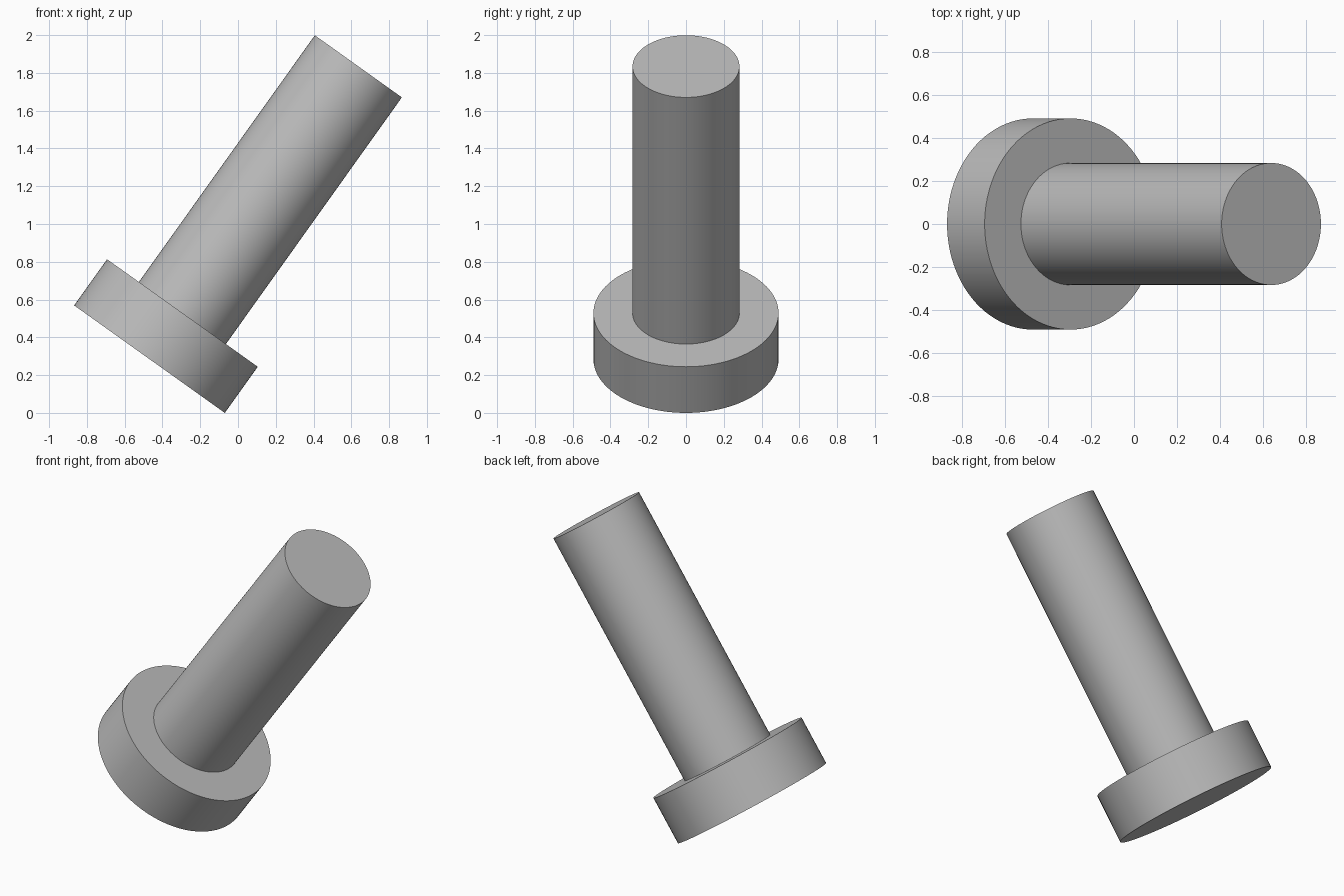
import bpy
import bmesh
import math
from mathutils import Matrix

cube = bpy.data.objects.get("Cube")
if cube:
    bpy.data.objects.remove(cube, do_unlink=True)

HEAD_RADIUS, HEAD_HEIGHT = 0.49, 0.30
SHAFT_RADIUS, TOTAL_LENGTH = 0.283, 1.904
TILT = math.radians(35.5)
SEGMENTS = 96

# Plain grey metal
grey = bpy.data.materials.new("grey_metal")
grey.use_nodes = True
colour = (0.5, 0.5, 0.5, 1)
grey.diffuse_color = colour
grey.node_tree.nodes["Principled BSDF"].inputs["Base Color"].default_value = colour

# Headed pin: half profile of disc head and shaft, spun about its axis
profile = [
    (0, 0),
    (HEAD_RADIUS, 0),
    (HEAD_RADIUS, HEAD_HEIGHT),
    (SHAFT_RADIUS, HEAD_HEIGHT),
    (SHAFT_RADIUS, TOTAL_LENGTH),
    (0, TOTAL_LENGTH),
]
bm = bmesh.new()
verts = [bm.verts.new((r, 0, h)) for r, h in profile]
edges = [bm.edges.new(pair) for pair in zip(verts, verts[1:])]
bmesh.ops.spin(bm, geom=verts + edges, cent=(0, 0, 0), axis=(0, 0, 1),
               angle=math.tau, steps=SEGMENTS)
bmesh.ops.remove_doubles(bm, verts=bm.verts, dist=0.0001)
bmesh.ops.recalc_face_normals(bm, faces=bm.faces)

# Lean toward +x, then rest the head's rim on the ground and centre it
bm.transform(Matrix.Rotation(TILT, 4, "Y"))
xs = [v.co.x for v in bm.verts]
lowest = min(v.co.z for v in bm.verts)
bm.transform(Matrix.Translation((-(min(xs) + max(xs)) / 2, 0, -lowest)))

mesh = bpy.data.meshes.new("headed_pin")
bm.to_mesh(mesh)
bm.free()
mesh.materials.append(grey)
pin = bpy.data.objects.new("headed_pin", mesh)
bpy.context.collection.objects.link(pin)

# Smooth sides with crisp rims
bpy.ops.object.select_all(action="DESELECT")
pin.select_set(True)
bpy.context.view_layer.objects.active = pin
bpy.ops.object.shade_smooth_by_angle(angle=math.radians(30))
